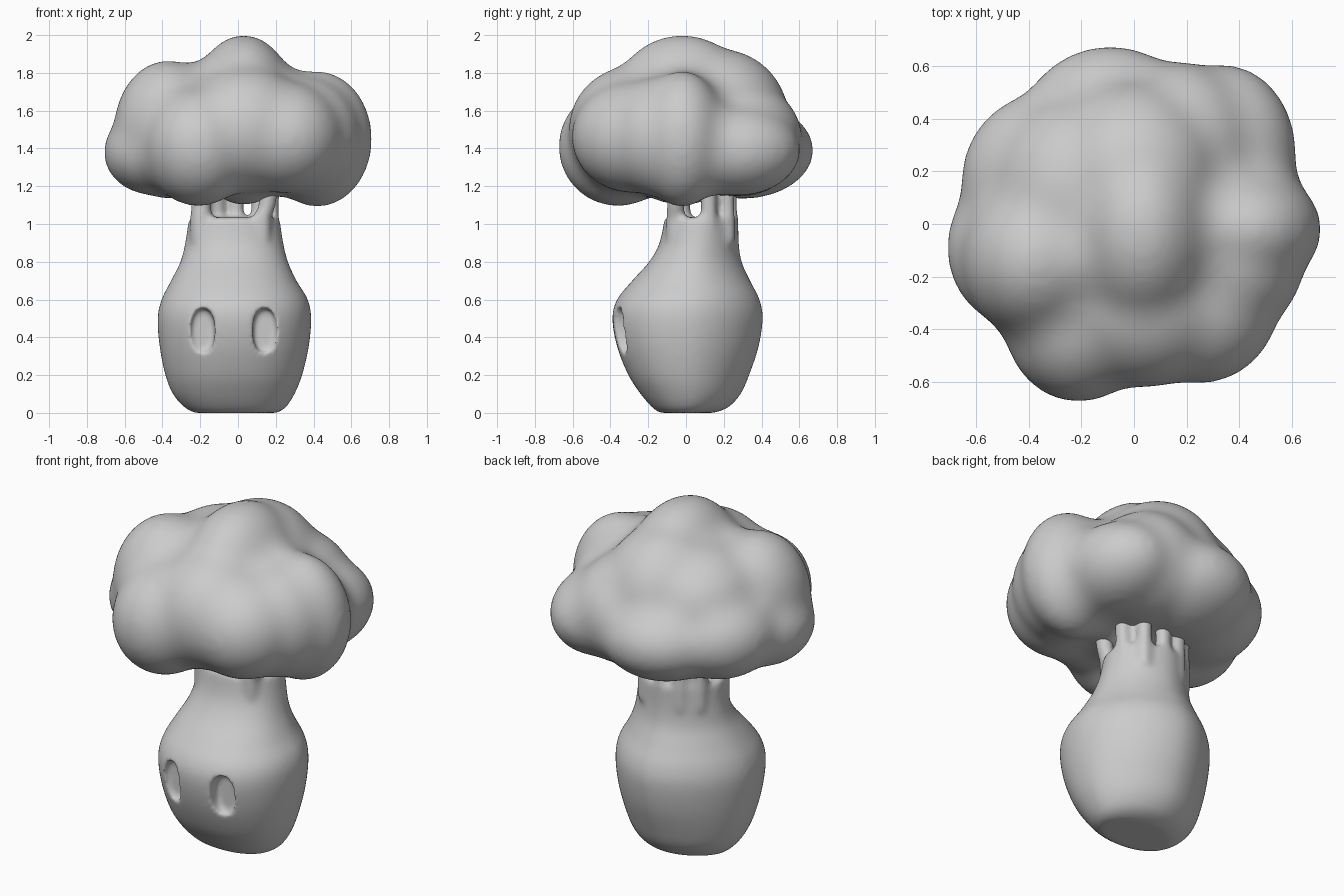
import bpy, bmesh
from math import sin, cos, pi, copysign
from mathutils import Matrix

if "Cube" in bpy.data.objects:
    bpy.data.objects.remove(bpy.data.objects["Cube"])


def make_object(name, bm):
    bmesh.ops.recalc_face_normals(bm, faces=bm.faces)
    mesh = bpy.data.meshes.new(name)
    bm.to_mesh(mesh)
    bm.free()
    ob = bpy.data.objects.new(name, mesh)
    bpy.context.collection.objects.link(ob)
    return ob


def add_ellipsoid(bm, centre, radii):
    mat = Matrix.Translation(centre) @ Matrix.Diagonal((*radii, 1))
    bmesh.ops.create_uvsphere(bm, u_segments=48, v_segments=28, radius=1, matrix=mat)


def spow(v, e):
    return copysign(abs(v) ** e, v)


def add_loops(bm, rows):
    loops = [[bm.verts.new(p) for p in row] for row in rows]
    n = len(loops[0])
    for a, b in zip(loops, loops[1:]):
        for i in range(n):
            j = (i + 1) % n
            bm.faces.new((a[i], a[j], b[j], b[i]))
    bm.faces.new(loops[0][::-1])
    bm.faces.new(loops[-1])


def add_loft(bm, rings, n=64, front=1.0, back=1.0):
    # each ring: cx, cy, z, rx, ry; front and back set how square each half is
    ts = [2 * pi * i / n for i in range(n)]
    rows = []
    for cx, cy, z, rx, ry in rings:
        row = []
        for t in ts:
            e = back if sin(t) > 0 else front
            row.append((cx + rx * spow(cos(t), e), cy + ry * spow(sin(t), e), z))
        rows.append(row)
    add_loops(bm, rows)


def catmull(rows, steps=6):
    # smooth curve through the profile rows
    out = []
    for i in range(len(rows) - 1):
        p = [rows[max(0, min(len(rows) - 1, i + k))] for k in (-1, 0, 1, 2)]
        for s in range(steps):
            t = s / steps
            out.append([0.5 * (2 * b + (c - a) * t + (2 * a - 5 * b + 4 * c - d) * t * t
                               + (3 * b - a - 3 * c + d) * t ** 3) for a, b, c, d in zip(*p)])
    return out + [list(rows[-1])]


def fuse(ob, voxel):
    m = ob.modifiers.new("fuse", 'REMESH')
    m.mode = 'VOXEL'
    m.voxel_size = voxel
    m.use_smooth_shade = True


def soften(ob, repeats):
    s = ob.modifiers.new("soften", 'SMOOTH')
    s.factor = 0.5
    s.iterations = repeats


# lumpy cap: swollen lobes fused, then shrunk back so the creases fill softly
SWELL = 0.11
lobes = [
    ((0.03, -0.02, 1.55), (0.29, 0.40, 0.445)),  # peak
    ((-0.37, -0.13, 1.50), (0.28, 0.30, 0.36)),  # left
    ((-0.45, -0.09, 1.38), (0.255, 0.29, 0.22)),  # left rim
    ((-0.21, -0.36, 1.41), (0.28, 0.31, 0.31)),  # front left
    ((0.04, -0.28, 1.50), (0.34, 0.335, 0.33)),  # front
    ((0.25, -0.28, 1.46), (0.30, 0.32, 0.29)),   # front right
    ((0.36, -0.14, 1.46), (0.28, 0.28, 0.31)),   # front right shoulder
    ((0.42, -0.02, 1.45), (0.285, 0.23, 0.355)),  # right
    ((0.34, 0.27, 1.39), (0.27, 0.33, 0.235)),   # back right
    ((0.17, 0.28, 1.45), (0.30, 0.33, 0.30)),    # back right slope
    ((-0.09, 0.30, 1.39), (0.36, 0.37, 0.25)),   # back
    ((0.00, 0.18, 1.55), (0.34, 0.36, 0.37)),    # back slope
    ((-0.20, 0.12, 1.54), (0.33, 0.36, 0.31)),   # back left slope
    ((-0.34, 0.16, 1.41), (0.31, 0.33, 0.255)),  # back left
    ((0.0, 0.0, 1.38), (0.56, 0.52, 0.20)),      # core
]
bm = bmesh.new()
for centre, radii in lobes:
    add_ellipsoid(bm, centre, [r + SWELL for r in radii])
cap = make_object("cap", bm)
fuse(cap, 0.022)
soften(cap, 12)
shrink = cap.modifiers.new("shrink_back", 'DISPLACE')
shrink.mid_level = 0
shrink.strength = 0.008 - SWELL
fuse(cap, 0.02)
soften(cap, 22)

# pear-shaped body: height, then left, right, front, back limits
profile = [
    (0.0, -0.23, 0.21, -0.14, 0.15), (0.03, -0.285, 0.255, -0.18, 0.225),
    (0.10, -0.345, 0.30, -0.24, 0.29), (0.20, -0.385, 0.34, -0.305, 0.335),
    (0.35, -0.415, 0.375, -0.365, 0.385), (0.50, -0.426, 0.388, -0.39, 0.407),
    (0.60, -0.405, 0.37, -0.365, 0.39), (0.70, -0.355, 0.31, -0.285, 0.34),
    (0.80, -0.305, 0.265, -0.195, 0.295), (0.90, -0.28, 0.24, -0.14, 0.28),
    (1.035, -0.26, 0.22, -0.113, 0.278)]
bm = bmesh.new()
add_loft(bm, [((l + r) / 2, (f + b) / 2, z, (r - l) / 2, (b - f) / 2)
              for z, l, r, f, b in catmull(profile)], front=0.9, back=1.13)

# struts from the body rim up into the cap: foot x, y, radius, lean
struts = [(-0.195, -0.03, 0.06, 0), (0.125, -0.055, 0.052, 0.055), (0.17, 0.12, 0.048, 0.01),
          (0.11, 0.215, 0.046, 0), (-0.01, 0.23, 0.046, 0), (-0.115, 0.215, 0.05, 0),
          (-0.195, 0.155, 0.053, 0)]
for x, y, r, lean in struts:
    add_loft(bm, [(x, y, 0.90, r, r), (x, y, 1.03, r, r),
                  (x + lean * 0.5, y, 1.09, r * 0.9, r * 0.9),
                  (x + lean, y, 1.27, r, r)], 20)
body = make_object("body", bm)
fuse(body, 0.014)
soften(body, 9)

# oval eye sockets
bm = bmesh.new()
ts = [2 * pi * (i + 0.5) / 40 for i in range(40)]
for x in (-0.187, 0.142):
    add_loops(bm, [[(x + 0.064 * s * spow(cos(t), 0.85), y, 0.435 + 0.12 * s * spow(sin(t), 0.9))
                    for t in ts]
                   for y, s in ((-0.50, 1.08), (-0.375, 1.02), (-0.32, 0.98), (-0.305, 0.9), (-0.298, 0.75))])
cutter = make_object("eye_socket_cutter", bm)
cutter.hide_render = True
cutter.display_type = 'WIRE'
cut = body.modifiers.new("eye_sockets", 'BOOLEAN')
cut.operation = 'DIFFERENCE'
cut.object = cutter
cut.solver = 'EXACT'
fuse(body, 0.011)
soften(body, 5)
